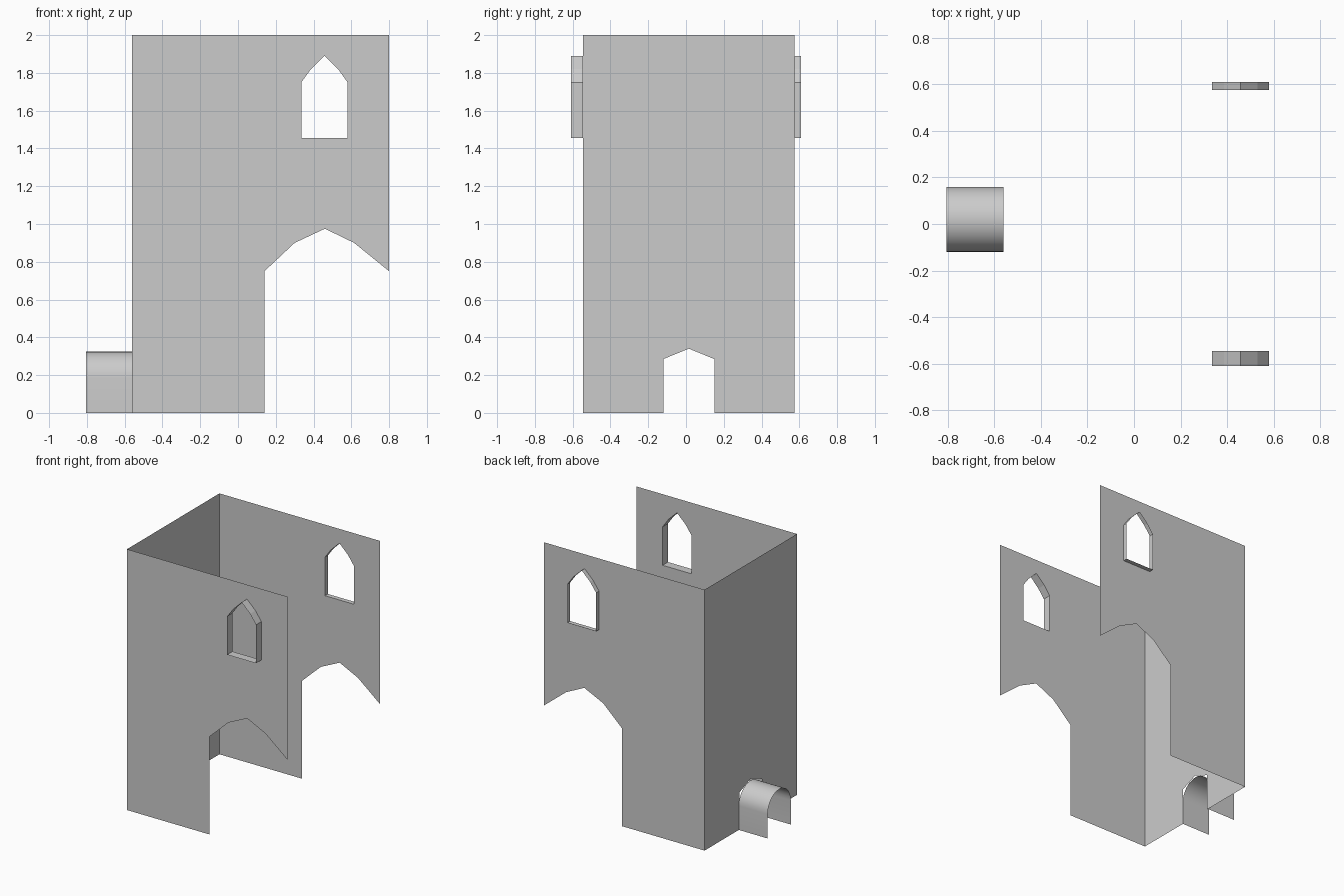
import bpy, bmesh, math

cube = bpy.data.objects.get("Cube")
if cube:
    bpy.data.objects.remove(cube, do_unlink=True)

stone = bpy.data.materials.new("grey stone")
stone.use_nodes = True
stone.diffuse_color = (0.6, 0.6, 0.6, 1)
stone.node_tree.nodes["Principled BSDF"].inputs["Base Color"].default_value = (0.6, 0.6, 0.6, 1)

LEFT, RIGHT, TOP = -0.56, 0.80, 2.0
FRONT, BACK = -0.545, 0.575


def on_y(p, y):
    return (p[0], y, p[1])


def on_x(p, x):
    return (x, p[0], p[1])


def finish(bm, name):
    mesh = bpy.data.meshes.new(name)
    bm.to_mesh(mesh)
    bm.free()
    mesh.materials.append(stone)
    obj = bpy.data.objects.new(name, mesh)
    bpy.context.collection.objects.link(obj)
    return obj


def sheet(name, loops, place, depth, normal):
    """Flat wall from an outline, with further loops as holes."""
    bm = bmesh.new()
    edges = []
    for loop in loops:
        vs = [bm.verts.new(place(p, depth)) for p in loop]
        edges += [bm.edges.new((v, vs[i - 1])) for i, v in enumerate(vs)]
    bmesh.ops.triangle_fill(bm, edges=edges, use_beauty=True, normal=normal)
    for f in bm.faces:
        f.normal_update()
        if sum(a * b for a, b in zip(f.normal, normal)) < 0:
            f.normal_flip()
    return finish(bm, name)


def sleeve(name, profile, place, start, end, closed):
    """Thin surface swept straight between two depths."""
    bm = bmesh.new()
    a, b = ([bm.verts.new(place(p, d)) for p in profile] for d in (start, end))
    for i in range(0 if closed else 1, len(profile)):
        bm.faces.new((a[i - 1], a[i], b[i], b[i - 1]))
    bmesh.ops.recalc_face_normals(bm, faces=bm.faces)
    return finish(bm, name)


# Long walls with a pointed window and half an archway
window = [(0.335, 1.455), (0.58, 1.455), (0.58, 1.75), (0.53, 1.82),
          (0.458, 1.89), (0.386, 1.82), (0.335, 1.75)]
outline = [(LEFT, 0), (0.14, 0), (0.14, 0.75), (0.30, 0.90), (0.46, 0.975),
           (0.615, 0.90), (RIGHT, 0.75), (RIGHT, TOP), (LEFT, TOP)]
for side, y, rim, n in (("front", FRONT, -0.61, -1), ("back", BACK, 0.61, 1)):
    sheet(side + "_wall", [outline, window], on_y, y, (0, n, 0))
    sleeve(side + "_window_frame", window, on_y, y, rim, True)

# End wall with a pointed doorway
door = [(-0.12, 0), (-0.12, 0.285), (0.015, 0.34), (0.15, 0.285), (0.15, 0)]
sheet("end_wall", [[(FRONT, 0)] + door + [(BACK, 0), (BACK, TOP), (FRONT, TOP)]],
      on_x, LEFT, (-1, 0, 0))

# Round-topped porch outside the doorway
mid, radius, spring = 0.02, 0.14, 0.185
arch = [(mid + radius * math.cos(t), spring + radius * math.sin(t))
        for t in (math.pi * i / 16 for i in range(17))]
porch = sleeve("door_porch", [(mid + radius, 0)] + arch + [(mid - radius, 0)],
               on_x, -0.805, LEFT, False)
bpy.context.view_layer.objects.active = porch
porch.select_set(True)
bpy.ops.object.shade_smooth_by_angle(angle=math.radians(40))
